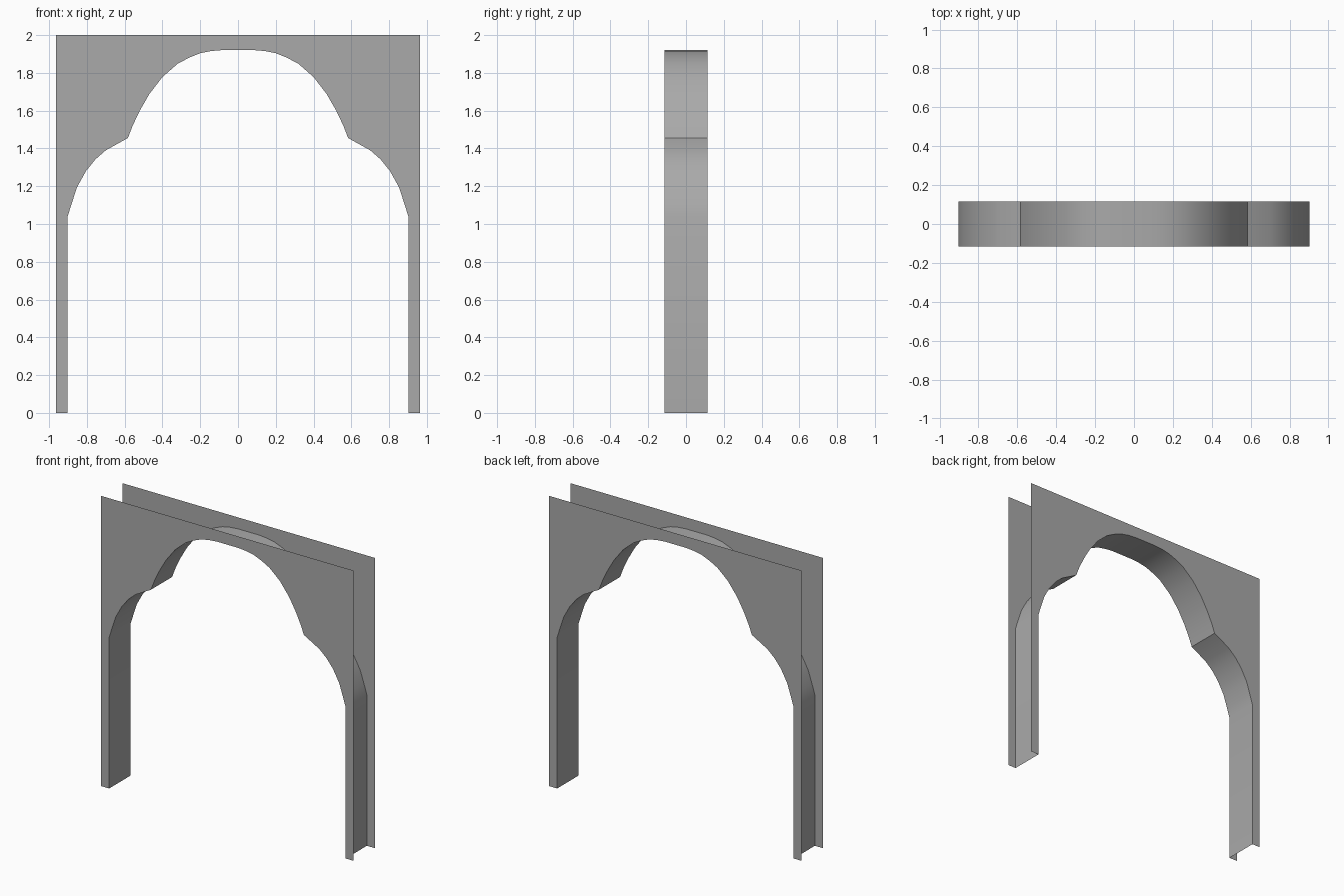
import bpy
import bmesh
import math

HALF_WIDTH, HEIGHT, HALF_DEPTH = 0.963, 2.0, 0.115

cube = bpy.data.objects.get("Cube")
if cube:
    bpy.data.objects.remove(cube, do_unlink=True)

stone = bpy.data.materials.new("grey_stone")
stone.use_nodes = True
GREY = (0.4, 0.4, 0.4, 1.0)
stone.diffuse_color = GREY
stone.node_tree.nodes["Principled BSDF"].inputs["Base Color"].default_value = GREY

# Half of the opening: leg, lower lobe, cusp, upper lobe to the crown
half = [(0.902, 0), (0.902, 1.04), (0.88, 1.11), (0.852, 1.195), (0.805, 1.28),
        (0.755, 1.342), (0.7, 1.39), (0.583, 1.455), (0.558, 1.52), (0.52, 1.6),
        (0.47, 1.687), (0.4, 1.778), (0.32, 1.848), (0.26, 1.88), (0.2, 1.904),
        (0.14, 1.916), (0.08, 1.921)]
opening = half + [(-x, z) for x, z in reversed(half)]
outer = [(-HALF_WIDTH, 0), (-HALF_WIDTH, HEIGHT), (HALF_WIDTH, HEIGHT), (HALF_WIDTH, 0)]


def finish(name, bm):
    mesh = bpy.data.meshes.new(name)
    bm.to_mesh(mesh)
    bm.free()
    mesh.materials.append(stone)
    obj = bpy.data.objects.new(name, mesh)
    bpy.context.collection.objects.link(obj)
    return obj


def plate(name, y):
    """Flat sheet with the arched opening, facing away from the middle."""
    bm = bmesh.new()
    face = bm.faces.new([bm.verts.new((x, y, z)) for x, z in opening + outer])
    face.normal_update()
    if face.normal.y * y < 0:
        face.normal_flip()
    bmesh.ops.triangulate(bm, faces=[face])
    return finish(name, bm)


# Front and back sheets, open at the top and sides
plate("front_wall", -HALF_DEPTH)
plate("back_wall", HALF_DEPTH)

# Curved lining between the sheets, facing into the opening
bm = bmesh.new()
front = [bm.verts.new((x, -HALF_DEPTH, z)) for x, z in opening]
back = [bm.verts.new((x, HALF_DEPTH, z)) for x, z in opening]
for i in range(len(opening) - 1):
    bm.faces.new((front[i], front[i + 1], back[i + 1], back[i]))
bm.normal_update()
bm.faces.ensure_lookup_table()
if bm.faces[0].normal.x > 0:
    bmesh.ops.reverse_faces(bm, faces=bm.faces[:])
lining = finish("arch_lining", bm)

bpy.ops.object.select_all(action='DESELECT')
lining.select_set(True)
bpy.context.view_layer.objects.active = lining
bpy.ops.object.shade_smooth_by_angle(angle=math.radians(30))
